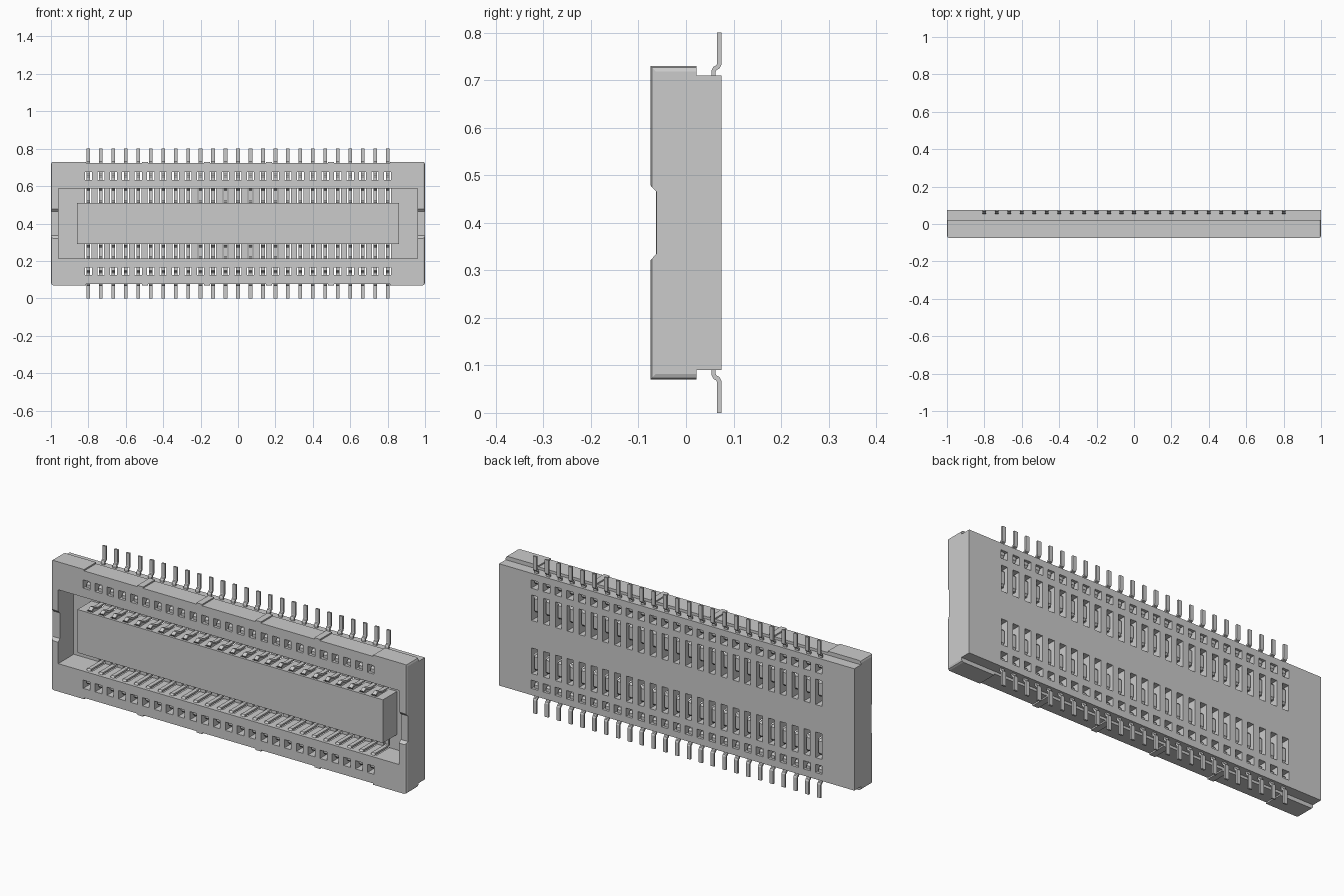
import bpy, bmesh
from mathutils import Vector

if "Cube" in bpy.data.objects:
    bpy.data.objects.remove(bpy.data.objects["Cube"])

MID = 0.4                                   # height of the mirror plane
XS = [-0.8 + i * 1.6 / 24 for i in range(25)]


def prism(bm, pts, x0, x1, flip=False):
    """Closed (y, z) outline extruded along x, optionally mirrored about MID."""
    pts = [(y, 2 * MID - z if flip else z) for y, z in pts]
    a = [bm.verts.new((x0, y, z)) for y, z in pts]
    b = [bm.verts.new((x1, y, z)) for y, z in pts]
    n = len(pts)
    bm.faces.new(a)
    bm.faces.new(b[::-1])
    for i in range(n):
        bm.faces.new((a[i], b[i], b[(i + 1) % n], a[(i + 1) % n]))


def rect(y0, y1, z0, z1):
    return [(y0, z0), (y1, z0), (y1, z1), (y0, z1)]


def ribbon(path, t):
    """Outline of a strip of thickness t along a (y, z) path, mitred."""
    p = [Vector(q) for q in path]
    left, right = [], []
    for i, q in enumerate(p):
        d0 = (q - p[i - 1]).normalized() if i else (p[1] - q).normalized()
        d1 = (p[i + 1] - q).normalized() if i < len(p) - 1 else d0
        n0, n1 = Vector((-d0.y, d0.x)), Vector((-d1.y, d1.x))
        m = (n0 + n1).normalized()
        m *= t / 2 / max(0.5, m.dot(n0))
        left.append(tuple(q + m))
        right.append(tuple(q - m))
    return left + right[::-1]


def make(name, bm):
    bmesh.ops.recalc_face_normals(bm, faces=bm.faces[:])
    me = bpy.data.meshes.new(name)
    bm.to_mesh(me)
    bm.free()
    ob = bpy.data.objects.new(name, me)
    bpy.context.collection.objects.link(ob)
    return ob


def carve(ob, cutters):
    for c in cutters:
        m = ob.modifiers.new("cut", 'BOOLEAN')
        m.operation, m.solver, m.object = 'DIFFERENCE', 'EXACT', c
    dg = bpy.context.evaluated_depsgraph_get()
    me = bpy.data.meshes.new_from_object(ob.evaluated_get(dg))
    ob.modifiers.clear()
    ob.data = me


# Housing: stepped section with softened ends
bm = bmesh.new()
prism(bm, [(-0.075, 0.07), (0.022, 0.07), (0.022, 0.09), (0.075, 0.09),
           (0.075, 0.71), (0.022, 0.71), (0.022, 0.73), (-0.075, 0.73)], -1, 1)
soft = []
for e in bm.edges:
    u, v = (w.co for w in e.verts)
    if abs(u.x - v.x) > 0.1:
        continue
    front = u.y < -0.07 and v.y < -0.07
    outer = abs(u.y - v.y) > 0.09 and abs(u.z - MID) > 0.32
    if front or outer:
        soft.append(e)
bmesh.ops.bevel(bm, geom=soft, offset=0.012, segments=2, profile=0.5, affect='EDGES')
housing = make("housing", bm)

# Central island
bm = bmesh.new()
prism(bm, rect(-0.063, 0.05, 0.29, 0.51), -0.86, 0.86)
island = make("center_island", bm)

# Cutter: mating cavity
bm = bmesh.new()
prism(bm, rect(-0.1, 0.05, 0.212, 0.588), -0.96, 0.96)
cavity = make("cavity_cutter", bm)

# Cutter: end wall notches and shallow outer panels
bm = bmesh.new()
notch = [(-0.09, 0.305), (-0.062, 0.335), (-0.062, 0.465), (-0.09, 0.495)]
for s in (-1, 1):
    prism(bm, notch, s * 0.94, s * 1.02)
for k in range(-2, 3):
    for flip in (False, True):
        c = k * 0.332
        prism(bm, rect(-0.09, 0.03, 0.05, 0.077), c - 0.15, c + 0.15, flip)
details = make("notch_cutter", bm)

# Cutter: contact slots and through holes
bm = bmesh.new()
for x in XS:
    for flip in (False, True):
        prism(bm, rect(-0.05, 0.09, 0.2, 0.33), x - 0.017, x + 0.017, flip)
        prism(bm, rect(-0.09, 0.09, 0.124, 0.166), x - 0.019, x + 0.019, flip)
slots = make("slot_cutter", bm)

carve(housing, [cavity, details, slots])
carve(island, [slots])
for c in (cavity, details, slots):
    bpy.data.objects.remove(c)

# Contacts: solder tail, riser, hidden bridge and sprung U
path = [(0.07, 0.0), (0.07, 0.066), (0.067, 0.072), (0.061, 0.075), (0.058, 0.081),
        (0.058, 0.138), (0.052, 0.145), (-0.05, 0.145), (-0.057, 0.152),
        (-0.057, 0.208), (-0.05, 0.216), (0.052, 0.216), (0.058, 0.223),
        (0.058, 0.281), (0.052, 0.288), (0.0, 0.288), (-0.03, 0.278), (-0.047, 0.288)]
outline = ribbon(path, 0.009)
for name, flip in (("lower_contacts", False), ("upper_contacts", True)):
    bm = bmesh.new()
    for x in XS:
        prism(bm, outline, x - 0.01, x + 0.01, flip)
    make(name, bm)
